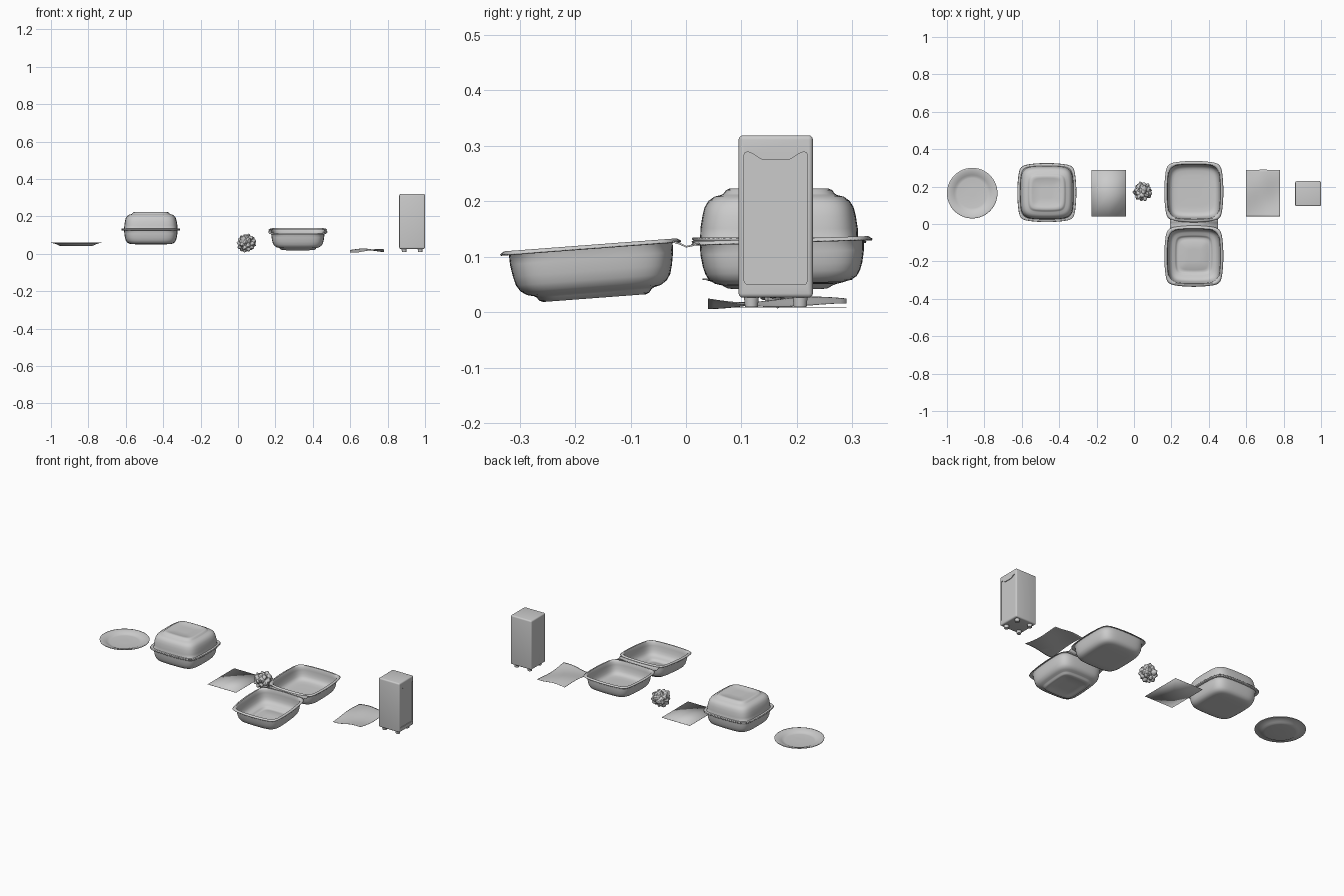
import bpy, bmesh, math, random
from mathutils import Matrix, Vector, noise

if "Cube" in bpy.data.objects:
    bpy.data.objects.remove(bpy.data.objects["Cube"])

random.seed(4)


def finish(name, bm, smooth=35):
    bmesh.ops.recalc_face_normals(bm, faces=bm.faces[:])
    me = bpy.data.meshes.new(name)
    bm.to_mesh(me)
    bm.free()
    ob = bpy.data.objects.new(name, me)
    bpy.context.collection.objects.link(ob)
    bpy.ops.object.select_all(action='DESELECT')
    ob.select_set(True)
    bpy.context.view_layer.objects.active = ob
    if smooth:
        bpy.ops.object.shade_smooth_by_angle(angle=math.radians(smooth))
    return ob


def thicken(ob, t, offset=0):
    m = ob.modifiers.new("thickness", 'SOLIDIFY')
    m.thickness, m.offset = t, offset


def loft(rings):
    """Skin closed rings; the last one is capped with a fan to its centre."""
    bm = bmesh.new()
    loops = [[bm.verts.new(p) for p in r] for r in rings]
    n = len(loops[0])
    for a, b in zip(loops, loops[1:]):
        for i in range(n):
            bm.faces.new((a[i], a[(i + 1) % n], b[(i + 1) % n], b[i]))
    bm.faces.new(loops[-1])
    return bm


def square_ring(h, z, p, bulge, n=96):
    """Rounded square with bowed sides, half width h."""
    pts = []
    for i in range(n):
        # denser near the corners
        a = 2 * math.pi * i / n
        a += 0.12 * math.sin(4 * a)
        c, s = math.cos(a), math.sin(a)
        r = (abs(c) ** p + abs(s) ** p) ** (-1 / p)
        x, y = c * r, s * r
        pts.append(Vector((h * x * (1 - bulge * y * y), h * y * (1 - bulge * x * x), z)))
    return pts


# Shell profiles: half width, height above rim, corner power, side bulge
RIM = [(.157, .002, 11, .09), (.150, -.003, 10, .08), (.144, -.003, 8, .06),
       (.141, .003, 6, .05), (.1405, .020, 6, .05), (.137, .042, 6, .05)]
LID = RIM + [(.133, .058, 6, .05), (.126, .069, 6, .05), (.116, .076, 6, .05),
             (.104, .079, 7, .05), (.099, .082, 7, .05), (.095, .088, 7, .05),
             (.089, .0905, 7, .05), (.078, .0905, 7, .05), (.073, .088, 7, .05), (.03, .088, 6, .05)]
BASE = RIM + [(.133, .055, 6, .05), (.127, .066, 6, .05), (.117, .072, 6, .05),
              (.106, .075, 6, .05), (.08, .076, 6, .05), (.03, .076, 6, .05)]


def shell(name, profile, loc, up, tilt=0, sy=1.0):
    bm = loft([square_ring(*q) for q in profile])
    bm.transform(Matrix.Translation(loc) @ Matrix.Rotation(tilt, 4, 'X')
                 @ Matrix.Diagonal((1, sy, 1 if up else -1, 1)))
    ob = finish(name, bm, 50)
    thicken(ob, .003)
    return ob


# Closed container
shell("closed_container_base", BASE, (-.466, .168, .128), False)
shell("closed_container_lid", LID, (-.466, .168, .131), True)

# Open container: base behind, lid lying in front, joined by a hinge strip
shell("open_container_base", BASE, (.320, .173, .128), False, .03, 1.04)
shell("open_container_lid", LID, (.320, -.172, .117), False, .075, 1.04)
bm = bmesh.new()
rows = [(-.024, .127), (-.010, .123), (0, .118), (.010, .120), (.024, .124)]
cols = [[bm.verts.new((.320 + s * .128, y, z)) for y, z in rows] for s in (-1, 1)]
for i in range(len(rows) - 1):
    bm.faces.new((cols[0][i], cols[1][i], cols[1][i + 1], cols[0][i + 1]))
thicken(finish("container_hinge", bm), .003)

# Plate: turned profile
plate = [(.135, .059), (.130, .0595), (.110, .054), (.098, .049), (.090, .0445), (.080, .043), (.02, .043)]
bm = loft([[(-.865 + r * math.cos(a), .165 + r * math.sin(a), z)
            for a in [2 * math.pi * i / 64 for i in range(64)]] for r, z in plate])
thicken(finish("plate", bm, 50), .003)


# Napkins: one flat, one wavy
def napkin(name, cx, w, height, n=24):
    bm = bmesh.new()
    bmesh.ops.create_grid(bm, x_segments=n, y_segments=n, size=1)
    for v in bm.verts:
        u, t = v.co.x, v.co.y
        v.co = (cx + u * w / 2, .165 + t * .125, height(u, t))
    thicken(finish(name, bm), .001)


napkin("flat_napkin", -.135, .187, lambda u, t: .009, 2)
napkin("wavy_napkin", .690, .182,
       lambda u, t: .018 + .005 * math.sin(2.6 * t - 1.2 * u) - .004 * u * t
       + .004 * math.cos(3 * u + t))

# Crumpled paper ball
bm = bmesh.new()
bmesh.ops.create_icosphere(bm, subdivisions=4, radius=1)
spikes = []
for i in range(34):  # evenly spread crease peaks with random jitter
    z = 1 - 2 * (i + .5) / 34
    a = i * 2.39996 + random.uniform(-.25, .25)
    r = math.sqrt(1 - z * z)
    spikes.append((Vector((r * math.cos(a), r * math.sin(a), z)), random.uniform(.052, .060)))
for v in bm.verts:
    d = v.co.normalized()
    r = max(h - .042 * d.angle(s) for s, h in spikes)
    r += .003 * noise.noise(d * 4)
    v.co = Vector((.045, .171, .058)) + d * r
finish("crumpled_paper_ball", bm, 25)


# Napkin dispenser
def box(name, lo, hi):
    bm = bmesh.new()
    bmesh.ops.create_cube(bm, size=1)
    lo, hi = Vector(lo), Vector(hi)
    for v in bm.verts:
        v.co = Vector([(lo[k] + hi[k]) / 2 + v.co[k] * (hi[k] - lo[k]) for k in range(3)])
    return bm


bm = box("dispenser", (.862, .095, .026), (1.0, .229, .319))
bmesh.ops.bevel(bm, geom=bm.edges[:], offset=.008, segments=4, profile=.5, affect='EDGES')
body = finish("dispenser_body", bm, 40)

# Recessed face panel with a dipped top edge
half = [(0, .275), (.024, .275), (.030, .278), (.042, .286), (.050, .289), (.055, .288),
        (.057, .284), (.057, .056), (.054, .051)]
outline = [(.162 + y, z) for y, z in half] + [(.162 - y, z) for y, z in reversed(half[1:])]
bm = bmesh.new()
face = bm.faces.new([bm.verts.new((.996, y, z)) for y, z in outline])
ext = bmesh.ops.extrude_face_region(bm, geom=[face])
bmesh.ops.translate(bm, vec=(.02, 0, 0),
                    verts=[g for g in ext['geom'] if isinstance(g, bmesh.types.BMVert)])
cutter = finish("panel_cutter", bm, 0)
cutter.hide_render = True
m = body.modifiers.new("panel", 'BOOLEAN')
m.operation, m.object, m.solver = 'DIFFERENCE', cutter, 'EXACT'
bpy.context.view_layer.objects.active = body
bpy.ops.object.modifier_apply(modifier=m.name)
bpy.data.objects.remove(cutter)

# Feet
for i, (x, y) in enumerate([(x, y) for x in (.888, .974) for y in (.118, .206)]):
    bm = bmesh.new()
    bmesh.ops.create_cone(bm, cap_ends=True, segments=24, radius1=.0115, radius2=.0135, depth=.018,
                          matrix=Matrix.Translation((x, y, .0185)))
    finish(f"dispenser_foot_{i + 1}", bm)
